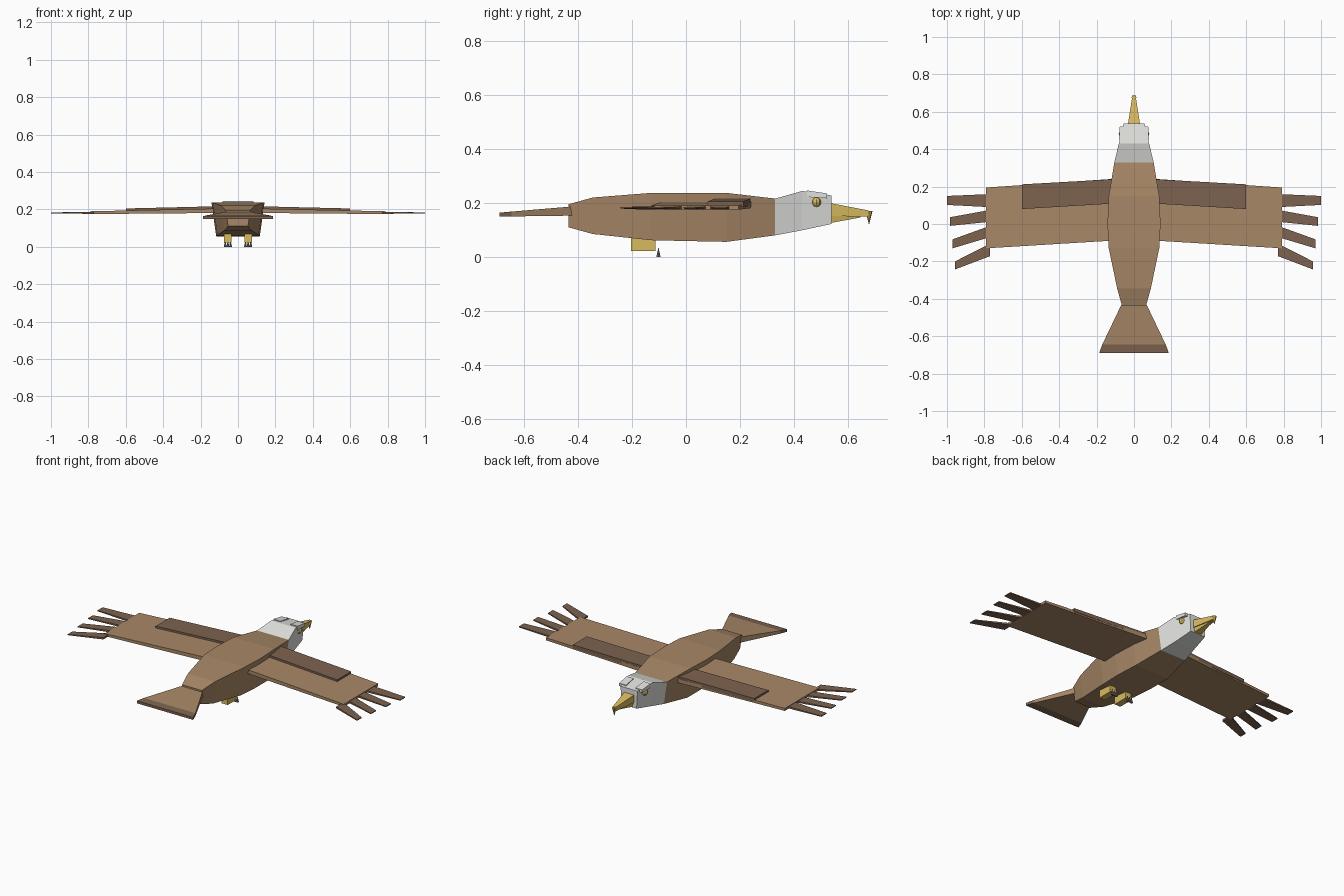
import bpy, bmesh

if "Cube" in bpy.data.objects:
    bpy.data.objects.remove(bpy.data.objects["Cube"])


def colour(name, rgb):
    m = bpy.data.materials.new(name)
    m.diffuse_color = (*rgb, 1)
    m.use_nodes = True
    m.node_tree.nodes["Principled BSDF"].inputs["Base Color"].default_value = m.diffuse_color
    return m


BROWN = colour("warm brown", (0.39, 0.245, 0.135))
DARK = colour("dark brown", (0.205, 0.125, 0.08))
WHITE = colour("white", (0.76, 0.76, 0.74))
GOLD = colour("gold", (0.68, 0.49, 0.115))
GREY = colour("claw grey", (0.22, 0.22, 0.22))


def loft(name, sections, mat):
    """Skin a closed solid over four-cornered cross-sections."""
    bm = bmesh.new()
    rings = [[bm.verts.new(p) for p in s] for s in sections]
    for a, b in zip(rings, rings[1:]):
        for i in range(4):
            j = (i + 1) % 4
            bm.faces.new((a[i], a[j], b[j], b[i]))
    bm.faces.new(rings[0])
    bm.faces.new(rings[-1])
    bmesh.ops.recalc_face_normals(bm, faces=bm.faces)
    me = bpy.data.meshes.new(name)
    bm.to_mesh(me)
    bm.free()
    me.materials.append(mat)
    ob = bpy.data.objects.new(name, me)
    bpy.context.collection.objects.link(ob)
    return ob


def across(y, top, bottom, z1, z0, x=0):
    """Trapezoid section facing along the body."""
    return [(x - top, y, z1), (x + top, y, z1), (x + bottom, y, z0), (x - bottom, y, z0)]


def along(x, y1, y0, z1, z0):
    """Rectangular section facing along the wing."""
    return [(x, y1, z1), (x, y0, z1), (x, y0, z0), (x, y1, z0)]


def paint_cone(name, loc, r1, r2, depth, mat):
    bpy.ops.mesh.primitive_cone_add(vertices=8, radius1=r1, radius2=r2, depth=depth, location=loc)
    ob = bpy.context.object
    ob.name = name
    ob.data.materials.append(mat)


# Body, head and beak
loft("body", [across(*s) for s in (
    (-0.435, 0.065, 0.053, 0.195, 0.11), (-0.345, 0.09, 0.075, 0.22, 0.085),
    (-0.13, 0.135, 0.11, 0.237, 0.062), (0.0, 0.142, 0.117, 0.237, 0.059),
    (0.15, 0.135, 0.113, 0.237, 0.056), (0.33, 0.105, 0.085, 0.216, 0.08))], BROWN)
loft("head", [across(*s) for s in (
    (0.33, 0.105, 0.085, 0.216, 0.08), (0.43, 0.081, 0.066, 0.244, 0.099),
    (0.538, 0.056, 0.05, 0.228, 0.122))], WHITE)
loft("upper_beak", [across(0.53, 0.033, 0.033, 0.2, 0.152),
                    across(0.676, 0.01, 0.01, 0.172, 0.149)], GOLD)
loft("lower_beak", [across(0.53, 0.028, 0.024, 0.152, 0.125),
                    across(0.645, 0.01, 0.008, 0.156, 0.146)], GOLD)
paint_cone("beak_hook", (0, 0.677, 0.146), 0.001, 0.013, 0.048, GOLD)

# Tail with a dark end band
tail = loft("tail", [across(*s) for s in (
    (-0.42, 0.062, 0.062, 0.187, 0.153), (-0.645, 0.17, 0.17, 0.168, 0.15),
    (-0.69, 0.186, 0.186, 0.164, 0.149))], BROWN)
tail.data.materials.append(DARK)
for f in tail.data.polygons:
    if f.center.y < -0.65:
        f.material_index = 1

# Feather outlines: root y range, tip x, tip y range
FEATHERS = [(0.16, 0.09, 1.0, 0.15, 0.102), (0.075, 0.012, 0.985, 0.036, -0.01),
            (-0.01, -0.07, 0.97, -0.082, -0.13), (-0.105, -0.172, 0.957, -0.2, -0.243)]

for side, s in (("left", -1), ("right", 1)):
    # Wings, coverts and finger feathers
    loft(f"{side}_wing", [along(s * 0.1, 0.242, -0.088, 0.205, 0.181),
                          along(s * 0.79, 0.195, -0.13, 0.19, 0.175)], BROWN)
    loft(f"{side}_wing_covert", [along(s * 0.1, 0.24, 0.11, 0.217, 0.19),
                                 along(s * 0.6, 0.212, 0.08, 0.205, 0.185)], DARK)
    for i, (a, b, x, c, d) in enumerate(FEATHERS):
        loft(f"{side}_feather_{i + 1}", [along(s * 0.77, a, b, 0.187, 0.176),
                                         along(s * x, c, d, 0.184, 0.179)], DARK)

    # Brows and eyes
    loft(f"{side}_brow", [across(0.448, 0.023, 0.023, 0.246, 0.222, s * 0.057),
                          across(0.522, 0.023, 0.023, 0.235, 0.217, s * 0.053)], WHITE)
    bpy.ops.mesh.primitive_uv_sphere_add(segments=8, ring_count=6, radius=0.018,
                                         location=(s * 0.064, 0.482, 0.203))
    eye = bpy.context.object
    eye.name = f"{side}_eye"
    eye.data.materials.append(GOLD)

    # Tucked feet with claws
    loft(f"{side}_foot", [across(-0.203, 0.02, 0.02, 0.075, 0.022, s * 0.054),
                          across(-0.112, 0.02, 0.02, 0.075, 0.022, s * 0.054)], GOLD)
    for i in (-1, 0, 1):
        paint_cone(f"{side}_claw_{i + 2}", (s * 0.054 + i * 0.014, -0.102, 0.018),
                   0.008, 0, 0.036, GREY)
